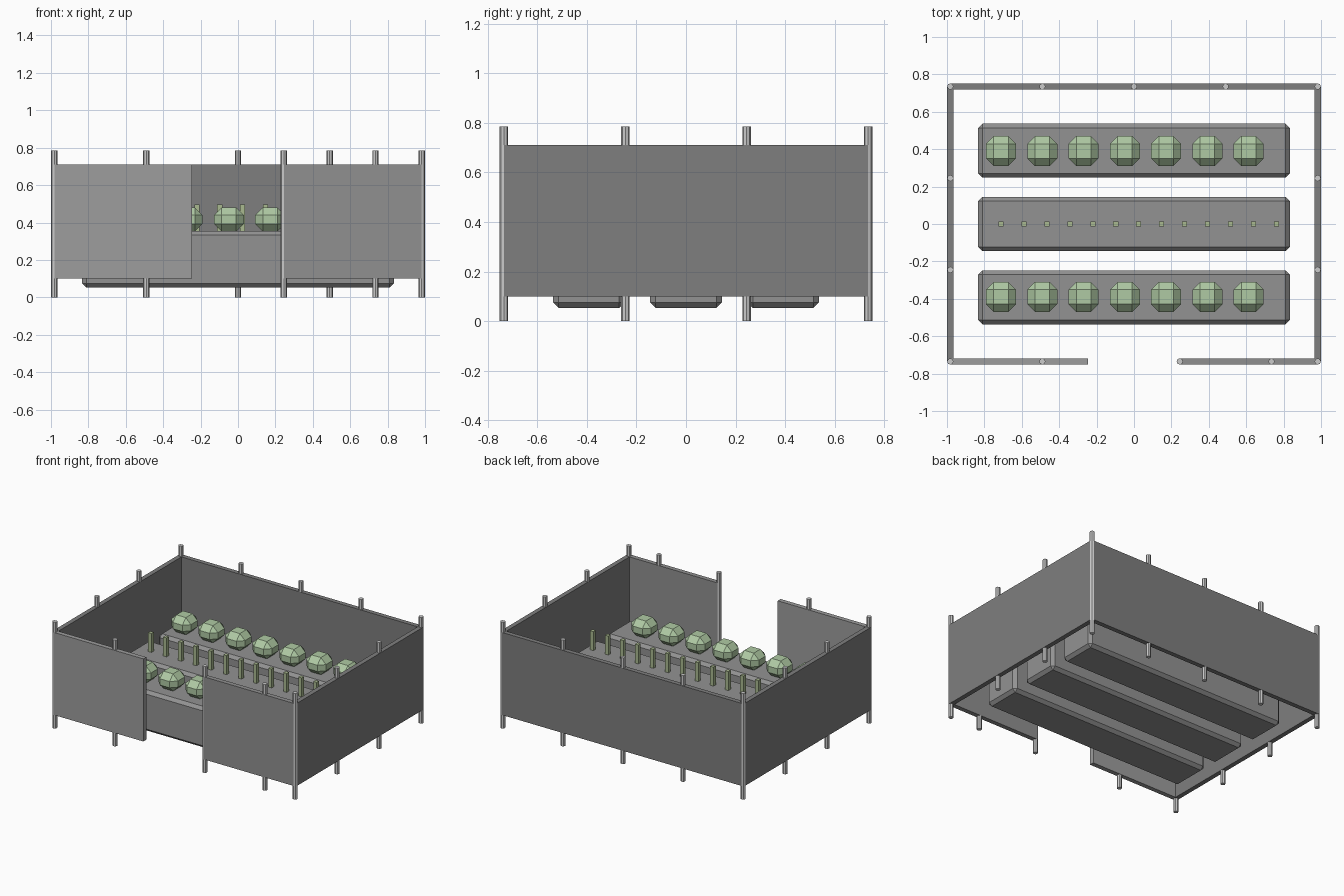
import bpy

if "Cube" in bpy.data.objects:
    bpy.data.objects.remove(bpy.data.objects["Cube"])

def material(name, rgb):
    m = bpy.data.materials.new(name)
    m.diffuse_color = (*rgb, 1)
    m.use_nodes = True
    m.node_tree.nodes["Principled BSDF"].inputs["Base Color"].default_value = m.diffuse_color
    return m

leaf = material("leaf_green", (0.43, 0.59, 0.37))
stem = material("stem_green", (0.40, 0.49, 0.28))

def grey(name, v):
    return material(name, (v, v, v))

dark_grey = grey("dark_grey", 0.21)
mid_grey = grey("mid_grey", 0.28)
light_grey = grey("light_grey", 0.34)
bed_grey = grey("bed_grey", 0.29)

def box(name, lo, hi, bevel=0, mat=None):
    bpy.ops.mesh.primitive_cube_add(size=1, location=[(a + b) / 2 for a, b in zip(lo, hi)])
    ob = bpy.context.object
    ob.name = name
    ob.scale = [b - a for a, b in zip(lo, hi)]
    bpy.ops.object.transform_apply(location=False, rotation=False, scale=True)
    if bevel:
        mod = ob.modifiers.new("chamfer", 'BEVEL')
        mod.width = bevel
        mod.segments = 1
    if mat:
        ob.data.materials.append(mat)
    return ob

X, Y, T = 0.982, 0.735, 0.017   # fence centre lines and half thickness
Z0, Z1 = 0.10, 0.71             # panel bottom and top

# fence panels, running from corner post to corner post
box("back_panel", (-X, Y - T, Z0), (X, Y + T, Z1), 0, dark_grey)
box("front_left_panel", (-X, -Y - T, Z0), (-0.247, -Y + T, Z1), 0, light_grey)
box("front_right_panel", (0.245, -Y - T, Z0), (X, -Y + T, Z1), 0, mid_grey)
for s, side in ((-1, "left"), (1, "right")):
    box(side + "_panel", (s * X - T, -Y, Z0), (s * X + T, Y, Z1), 0, dark_grey)

# round fence posts
posts = [(x, Y) for x in (-X, -0.49, 0, 0.49, X)]
posts += [(x, -Y) for x in (-X, -0.49, 0.245, 0.735, X)]
posts += [(s * X, y) for s in (-1, 1) for y in (-0.245, 0.245)]
for x, y in posts:
    bpy.ops.mesh.primitive_cylinder_add(vertices=8, radius=0.017, depth=0.785,
                                        location=(x, y, 0.3925))
    bpy.context.object.name = "fence_post"

# raised planting beds with chamfered edges
for y, half in ((-0.392, 0.144), (0, 0.145), (0.392, 0.144)):
    box("planter_bed", (-0.833, y - half, 0.053), (0.833, y + half, 0.355), 0.022, bed_grey)

# rounded cabbages in the outer beds
for y in (-0.39, 0.39):
    for i in range(7):
        x = -0.711 + 0.2207 * i
        box("cabbage", (x - 0.08, y - 0.08, 0.352), (x + 0.08, y + 0.08, 0.48), 0.041, leaf)

# thin stalks in the middle bed
for i in range(13):
    x = -0.711 + 0.1227 * i
    box("stalk", (x - 0.0135, -0.0135, 0.35), (x + 0.0135, 0.0135, 0.495), 0, stem)
